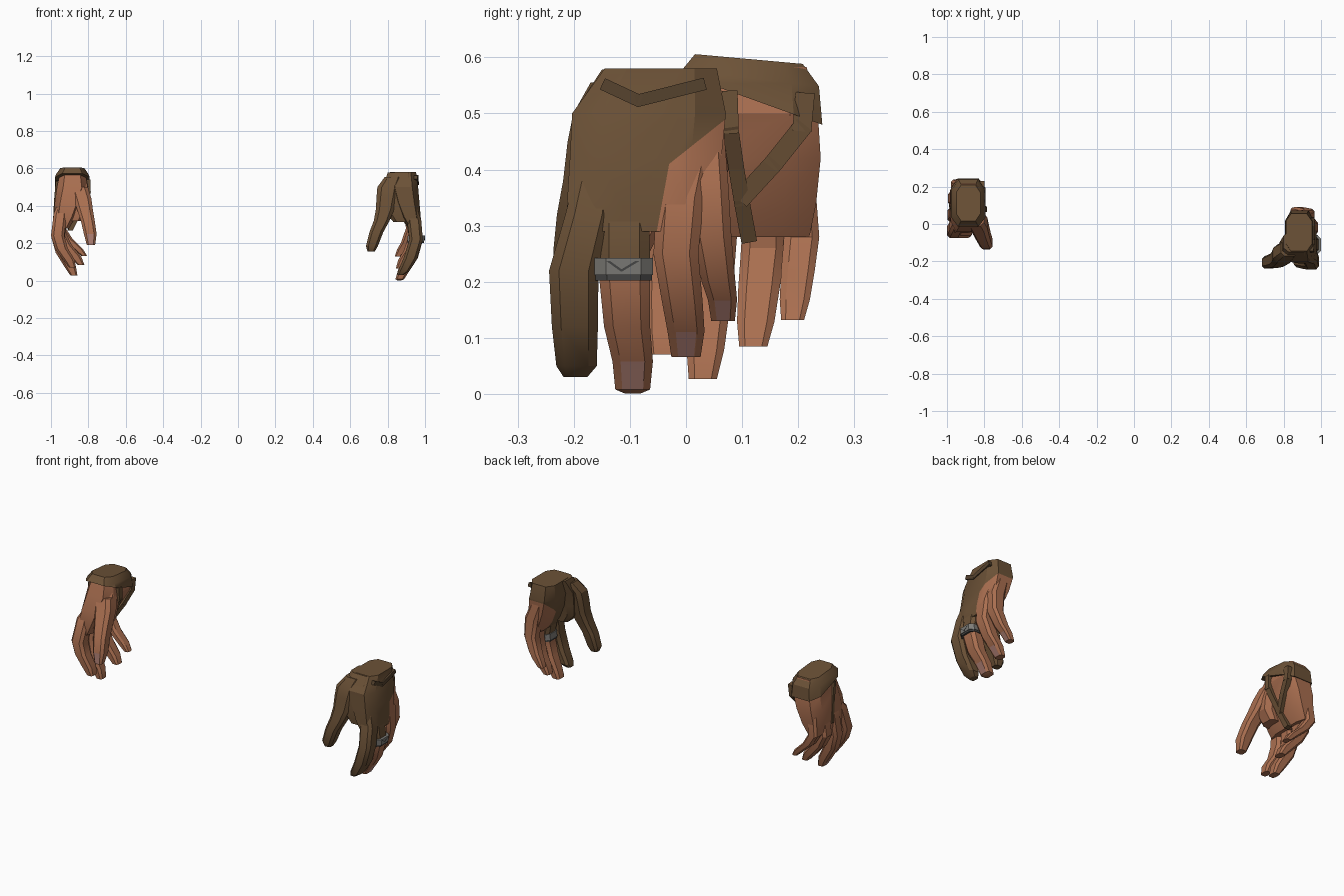
import bpy, bmesh
from mathutils import Vector

cube = bpy.data.objects.get("Cube")
if cube:
    bpy.data.objects.remove(cube)


def material(name, rgb):
    m = bpy.data.materials.new(name)
    m.use_nodes = True
    m.diffuse_color = (*rgb, 1)
    m.node_tree.nodes["Principled BSDF"].inputs["Base Color"].default_value = (*rgb, 1)
    return m


SKIN = material("skin", (.4, .158, .08))
LEATHER = material("brown_leather", (.15, .084, .038))
TRIM = material("dark_leather", (.09, .054, .027))
NAIL = material("nail", (.43, .215, .175))
METAL = material("grey_metal", (.21, .205, .19))
IRON = material("dark_metal", (.06, .06, .058))


def finish(bm, name, mats):
    bmesh.ops.recalc_face_normals(bm, faces=bm.faces)
    mesh = bpy.data.meshes.new(name)
    bm.to_mesh(mesh)
    bm.free()
    for m in mats:
        mesh.materials.append(m)
    ob = bpy.data.objects.new(name, mesh)
    bpy.context.collection.objects.link(ob)
    return ob


def loft(name, sections, mats, rule=None, cuts=(), nail=None):
    """Chamfered rectangles (x, y, z, half x, half y, optional tilt) joined in order."""
    bm = bmesh.new()
    c = .6
    corner = [(1, c), (c, 1), (-c, 1), (-1, c), (-1, -c), (-c, -1), (c, -1), (1, -c)]
    rings = []
    for x, y, z, rx, ry, *tilt in sections:
        k = tilt[0] if tilt else 0
        rings.append([bm.verts.new((x + a * rx, y + b * ry, z + k * b * ry)) for a, b in corner])
    for a, b in zip(rings, rings[1:]):
        for i in range(8):
            j = (i + 1) % 8
            bm.faces.new((a[i], a[j], b[j], b[i]))
    bm.faces.new(rings[0])
    bm.faces.new(rings[-1])
    bmesh.ops.recalc_face_normals(bm, faces=bm.faces)
    for point, normal in cuts:
        bmesh.ops.bisect_plane(bm, geom=bm.verts[:] + bm.edges[:] + bm.faces[:],
                               plane_co=point, plane_no=normal)
    if rule:
        for f in bm.faces:
            f.material_index = rule(f.calc_center_median())
    if nail:
        # inset the nail on the last segment, on the side it faces
        last = set(rings[-1]) | set(rings[-2])
        side = [f for f in bm.faces if len(f.verts) == 4 and set(f.verts) <= last]
        face = max(side, key=lambda f: f.normal.dot(Vector(nail)))
        bmesh.ops.inset_individual(bm, faces=[face], thickness=.002)
        face.material_index = 1
    return finish(bm, name, mats)


def strap(name, points, width, thick, mat):
    """Flat bars along a path, lying across the side of the hand."""
    bm = bmesh.new()
    for p, q in zip(points, points[1:]):
        p, q = Vector(p), Vector(q)
        d = (q - p).normalized()
        side = Vector((0, -d.z, d.y)).normalized() * width / 2
        p, q = p - d * width * .2, q + d * width * .2
        out = Vector((thick / 2, 0, 0))
        lo = [bm.verts.new(v - out) for v in (p - side, p + side, q + side, q - side)]
        hi = [bm.verts.new(v + out) for v in (p - side, p + side, q + side, q - side)]
        bm.faces.new(lo)
        bm.faces.new(hi)
        for i in range(4):
            j = (i + 1) % 4
            bm.faces.new((lo[i], lo[j], hi[j], hi[i]))
    return finish(bm, name, [mat])


# Left hand: glove over palm, thumb and index finger
cut_top = Vector((0, .62, -.78))
cut_side = Vector((0, .98, -.18))
corner_point = Vector((.9, -.03, .41))


def bare_edge(c):
    d = c - corner_point
    return 1 if d.dot(cut_top) > 0 and d.dot(cut_side) > 0 else 0


loft("left_palm", [
    (.94, -.085, .29, .036, .125), (.922, -.08, .34, .055, .132),
    (.9, -.072, .42, .07, .135), (.885, -.066, .5, .078, .137),
    (.882, -.045, .58, .07, .1)], [LEATHER, SKIN], bare_edge,
    [(corner_point, cut_top), (corner_point, cut_side)])
loft("left_thumb_web", [
    (.875, -.155, .315, .045, .042), (.865, -.155, .36, .075, .048),
    (.865, -.15, .42, .08, .053), (.862, -.138, .5, .085, .063),
    (.868, -.095, .578, .068, .055)], [LEATHER])
loft("left_thumb", [
    (.83, -.13, .555, .045, .04), (.803, -.155, .5, .058, .046),
    (.796, -.165, .45, .055, .046), (.786, -.175, .38, .049, .044),
    (.768, -.19, .32, .042, .04), (.74, -.2, .26, .037, .036),
    (.716, -.205, .185, .032, .032), (.712, -.205, .157, .02, .02)], [LEATHER])
loft("left_index_finger", [
    (.92, -.16, .4, .035, .035), (.942, -.174, .32, .038, .041), (.952, -.2, .22, .036, .044),
    (.922, -.198, .12, .037, .041), (.885, -.195, .05, .03, .036),
    (.868, -.197, .03, .016, .021)], [LEATHER])
loft("left_middle_finger", [
    (.92, -.11, .4, .035, .04), (.94, -.11, .3, .038, .045), (.953, -.11, .22, .036, .046),
    (.925, -.105, .12, .036, .041), (.888, -.095, .058, .032, .036),
    (.865, -.095, .008, .023, .031), (.862, -.095, .001, .01, .014)], [LEATHER, NAIL, SKIN],
    lambda c: 0 if c.z > .22 else 1 if .008 < c.z < .058 and c.x > .893
    and abs(c.y + .095) < .01 else 2)
loft("left_ring_finger", [
    (.915, .005, .43, .04, .045), (.942, -.01, .35, .034, .042), (.95, -.018, .25, .034, .04),
    (.92, -.006, .16, .034, .036), (.887, 0, .112, .03, .033),
    (.862, 0, .066, .018, .026)], [SKIN, NAIL], nail=(1, 0, 0))
loft("left_little_finger", [
    (.89, .035, .48, .035, .032), (.925, .04, .38, .04, .035), (.932, .046, .28, .034, .035),
    (.9, .058, .2, .03, .03), (.878, .065, .168, .027, .026),
    (.855, .066, .13, .017, .021)], [SKIN, NAIL], nail=(1, 0, 0))

# Finger band with dark lower rim and an engraved triangle
loft("band", [(.951, -.111, .212, .046, .052), (.954, -.111, .242, .046, .052)], [METAL])
loft("band_rim", [(.95, -.111, .202, .044, .05), (.95, -.111, .213, .044, .05)], [IRON])
strap("band_engraving", [(.997, -.14, .238), (.997, -.115, .22), (.997, -.085, .238)],
      .004, .005, IRON)
strap("left_wrist_fold", [(.951, -.145, .551), (.957, -.085, .523), (.955, .03, .552)],
      .022, .018, TRIM)

# Right hand: bare, with a wrist cuff and straps
loft("right_palm", [
    (-.942, .09, .28, .038, .13), (-.925, .092, .34, .06, .14),
    (-.905, .1, .42, .075, .14), (-.885, .11, .5, .083, .125),
    (-.885, .115, .583, .066, .1)], [SKIN])
loft("right_thumb_web", [
    (-.885, .02, .32, .05, .045), (-.875, .018, .37, .075, .05), (-.87, .03, .43, .075, .053),
    (-.875, .055, .5, .072, .053), (-.88, .08, .56, .055, .045)], [SKIN])
loft("right_thumb", [
    (-.85, .035, .5, .048, .045), (-.832, .005, .44, .048, .046), (-.818, -.03, .38, .042, .045),
    (-.803, -.07, .32, .037, .038), (-.79, -.1, .25, .034, .034),
    (-.786, -.115, .19, .022, .022)], [SKIN, NAIL], nail=(0, -1, 0))

# Bare fingers: knuckle, middle joint and tip as (x, y, z)
fingers = {
    "index": ((-.95, -.01, .36), (-.964, -.037, .24), (-.885, -.042, .07)),
    "middle": ((-.95, .06, .36), (-.962, .048, .23), (-.877, .03, .027)),
    "ring": ((-.945, .14, .36), (-.958, .137, .26), (-.84, .12, .085)),
    "little": ((-.94, .2, .38), (-.95, .206, .28), (-.822, .19, .132)),
}
for name, (base, joint, tip) in fingers.items():
    b, j, t = map(Vector, (base, joint, tip))
    r = .03 if name == "little" else .037
    start = b.lerp(Vector((-.9, .1, .5)), .35)
    mid, end = j.lerp(t, .4), j.lerp(t, .75)
    mid.x -= .012
    loft("right_" + name + "_finger", [
        (*start, r * .9, r * .9), (*b, r * .95, r), (*j, r * .97, r * 1.05), (*mid, r * .93, r),
        (*end, r * .85, r * .9), (*t, r * .5, r * .68)], [SKIN, NAIL], nail=(-1, 0, 0))

# Cuff dips at the back; straps form a kite on the palm and meet between the fingers
loft("right_cuff", [
    (-.886, .115, .526, .093, .128, -.36), (-.886, .115, .563, .085, .122, -.12),
    (-.886, .112, .597, .064, .096, -.09)], [LEATHER])
strap("palm_strap", [
    (-.802, .078, .535), (-.802, .08, .47), (-.836, .09, .4), (-.862, .1, .34),
    (-.895, .112, .275)], .028, .026, LEATHER)
strap("palm_cross_strap", [
    (-.812, .212, .53), (-.815, .207, .475), (-.833, .155, .41), (-.858, .1, .35)],
    .034, .026, LEATHER)
strap("back_strap", [(-.968, .06, .53), (-.977, .085, .42), (-.982, .1, .32)],
      .018, .014, LEATHER)

# Soft shading with crisp edges
for ob in bpy.context.scene.objects:
    ob.select_set(ob.type == "MESH")
    if ob.type == "MESH":
        bpy.context.view_layer.objects.active = ob
bpy.ops.object.shade_smooth_by_angle(angle=.5)
